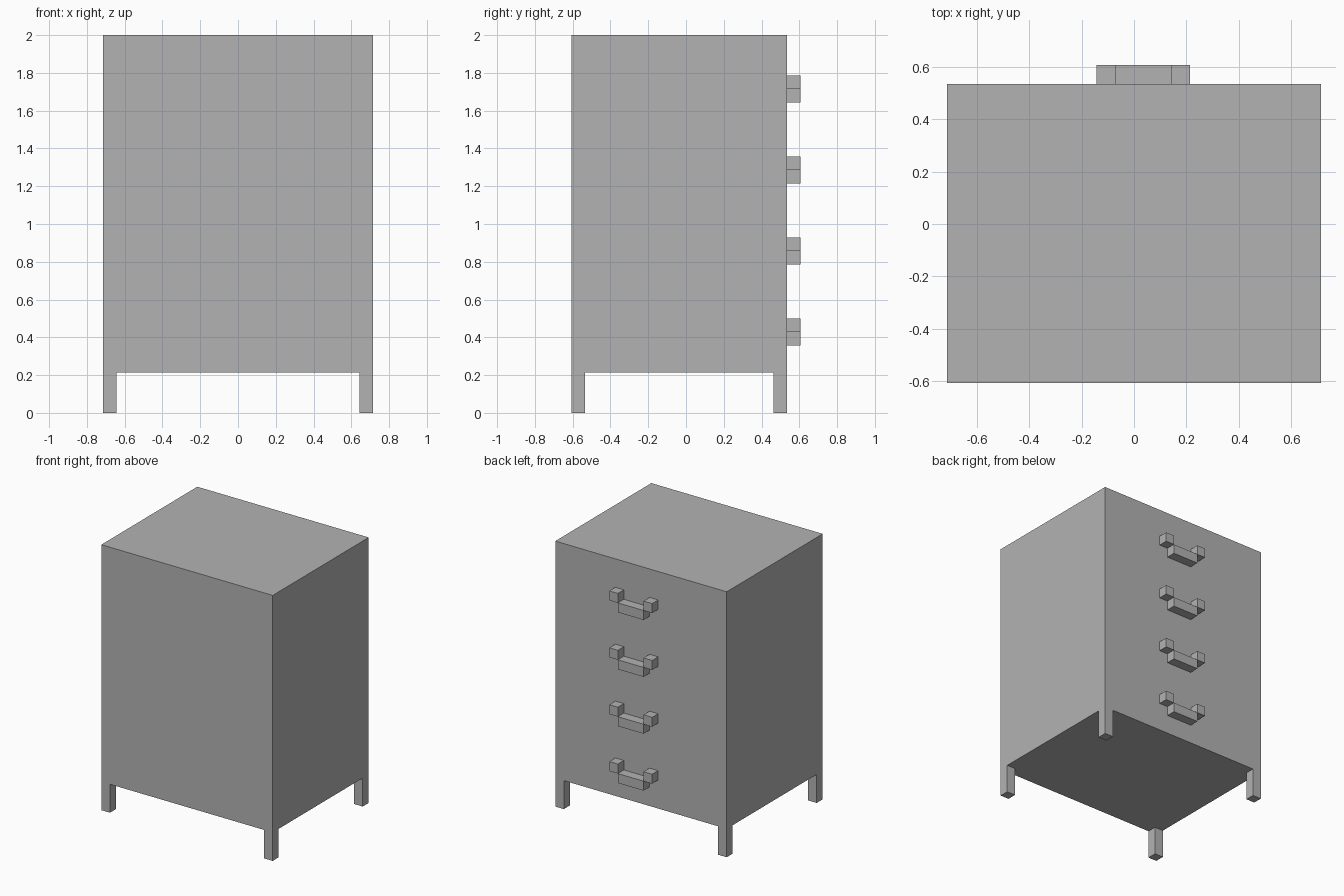
import bpy
import bmesh
from mathutils import Matrix, Vector

if "Cube" in bpy.data.objects:
    bpy.data.objects.remove(bpy.data.objects["Cube"], do_unlink=True)

U = 1 / 14                      # one module of the design
BACK = 7.5 * U                  # plane carrying the handles

grey = bpy.data.materials.new("plain_grey")
grey.use_nodes = True
colour = (0.45, 0.45, 0.45, 1)
grey.diffuse_color = colour
grey.node_tree.nodes["Principled BSDF"].inputs["Base Color"].default_value = colour


def add_box(bm, low, high):
    low, high = Vector(low), Vector(high)
    size = Matrix.Diagonal((high - low).to_4d())
    bmesh.ops.create_cube(bm, size=1, matrix=Matrix.Translation((low + high) / 2) @ size)


def finish(bm, name):
    mesh = bpy.data.meshes.new(name)
    bm.to_mesh(mesh)
    bm.free()
    mesh.materials.append(grey)
    obj = bpy.data.objects.new(name, mesh)
    bpy.context.collection.objects.link(obj)


# Cabinet: one block, with the four bottom corners extruded into legs
bm = bmesh.new()
add_box(bm, (-10 * U, BACK - 16 * U, 3 * U), (10 * U, BACK, 28 * U))
cuts = [((s * 9 * U, 0, 0), (1, 0, 0)) for s in (-1, 1)]
cuts += [((0, y, 0), (0, 1, 0)) for y in (BACK - 15 * U, BACK - U)]
for point, normal in cuts:
    bmesh.ops.bisect_plane(bm, geom=bm.verts[:] + bm.edges[:] + bm.faces[:],
                           plane_co=point, plane_no=normal)
bm.normal_update()
corners = [f for f in bm.faces if f.normal.z < -0.9 and f.calc_area() < 1.5 * U * U]
for face in corners:
    foot = bmesh.ops.extrude_discrete_faces(bm, faces=[face])["faces"][0]
    # Bridge the leg walls between the cabinet and the lowered foot
    top = [v.co.copy() for v in foot.verts]
    bm.faces.remove(foot)
    add_box(bm, (min(c.x for c in top), min(c.y for c in top), 0),
            (max(c.x for c in top), max(c.y for c in top), 3 * U))
# Open the joints and weld the legs on
joints = [f for f in bm.faces if abs(f.normal.z) > 0.9 or f.normal.length == 0]
bm.normal_update()
joints = [f for f in bm.faces if abs(f.normal.z) > 0.9
          and abs(f.calc_center_median().z - 3 * U) < 0.001
          and f.calc_area() < 1.5 * U * U]
bmesh.ops.delete(bm, geom=joints, context="FACES")
bmesh.ops.remove_doubles(bm, verts=bm.verts[:], dist=0.0005)
bmesh.ops.dissolve_limit(bm, angle_limit=0.01, verts=bm.verts[:], edges=bm.edges[:])
bmesh.ops.recalc_face_normals(bm, faces=bm.faces[:])
finish(bm, "cabinet")

# Drawer handles: a low bar with a raised block at each end
for i in range(4):
    z = (5 + 6 * i) * U
    bm = bmesh.new()
    for x0, x1, lift in ((-2, -1, U), (-1, 2, 0), (2, 3, U)):
        add_box(bm, (x0 * U, BACK, z + lift), (x1 * U, BACK + U, z + lift + U))
    finish(bm, f"drawer_handle_{i + 1}")
